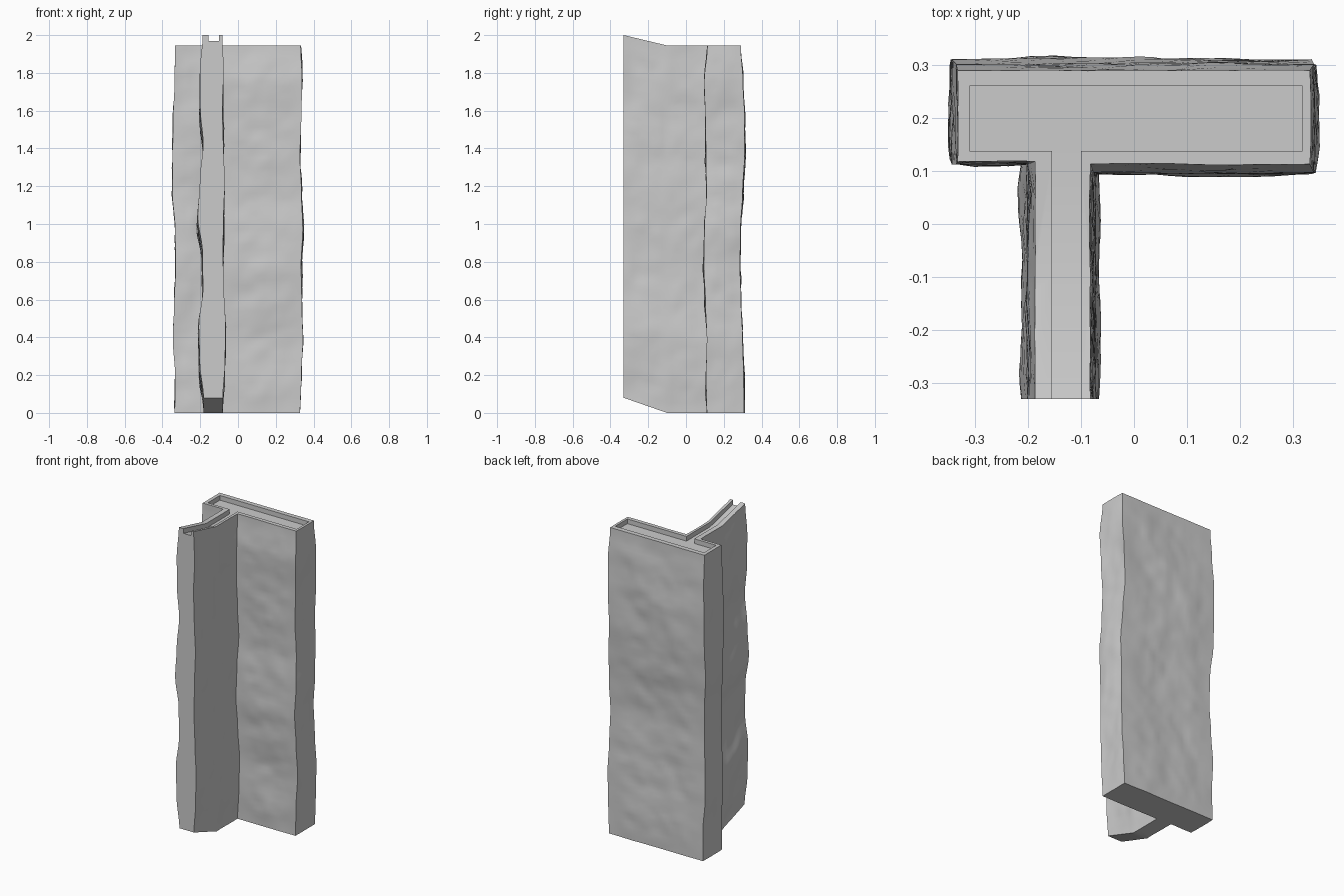
import bpy, bmesh, math
from mathutils import Vector, noise

if "Cube" in bpy.data.objects:
    bpy.data.objects.remove(bpy.data.objects["Cube"])

ROWS = 72
STEP = 0.025

# Side positions sampled evenly from bottom (z = 0) to top
STEM_L = [-.183, -.203, -.208, -.186, -.188, -.213, -.202, -.185, -.200, -.202, -.187]
STEM_R = [-.080, -.068, -.066, -.074, -.080, -.076, -.070, -.078, -.083, -.076, -.082]
BAR_L = [-.335, -.333, -.345, -.338, -.330, -.333, -.348, -.346, -.344, -.336, -.333]
BAR_R = [.329, .336, .344, .338, .334, .343, .336, .328, .335, .340, .332]
FRONT_L = [.115, .116, .120, .116, .112, .116, .122, .118, .112, .112, .118]
FRONT_R = [.110, .106, .110, .103, .094, .097, .108, .106, .102, .096, .113]
BACK = [.308, .305, .300, .292, .286, .289, .300, .310, .311, .302, .290]
END = [-.33, -.33]
BREAK = [-.10, -.10]

# Corners in counter-clockwise order: (x curve, y curve)
CORNERS = [(STEM_L, END), (STEM_R, END), (STEM_R, BREAK), (STEM_R, FRONT_R),
           (BAR_R, FRONT_R), (BAR_R, BACK), (BAR_L, BACK), (BAR_L, FRONT_L),
           (STEM_L, FRONT_L), (STEM_L, BREAK)]


def curve(vals, t):
    f = t * (len(vals) - 1)
    i = min(int(f), len(vals) - 2)
    u = f - i
    u = u * u * (3 - 2 * u)
    return vals[i] * (1 - u) + vals[i + 1] * u


def slant(y):
    return min(1, max(0, (-0.1 - y) / 0.23))


def height(y, t):
    s = slant(y)
    return 0.08 * s * (1 - t) + (1.945 + 0.055 * s) * t


def rough(x, y, z):
    """Diagonal chipped-stone relief."""
    p = Vector((x * 3 + z * 0.9, y * 4, z * 3.4 - x * 1.2))
    big = noise.noise(p * 0.9)
    small = noise.noise(p * 3.1 + Vector((7, 3, 1)))
    chip = noise.noise(p * 7 + Vector((2, 9, 4)))
    return 0.010 * big + 0.005 * small + 0.0025 * chip


def ring(t):
    """One horizontal wall outline; also returns the corner indices."""
    c = [Vector((curve(a, t), curve(b, t), 0)) for a, b in CORNERS]
    pts, idx = [], []
    for i, a in enumerate(c):
        b = c[(i + 1) % len(c)]
        a0 = Vector([curve(v, 0.5) for v in CORNERS[i]])
        b0 = Vector([curve(v, 0.5) for v in CORNERS[(i + 1) % len(c)]])
        n = max(2, round((b0 - a0).length / STEP))
        d = (b - a).normalized()
        out = Vector((d.y, -d.x, 0))
        idx.append(len(pts))
        for k in range(n):
            f = k / n
            p = a.lerp(b, f)
            if i != 0:      # the stem end stays flat
                edge = min(1, 5 * min(f, 1 - f))
                ends = min(1, 0.3 + 12 * min(t, 1 - t))
                p += out * rough(p.x, p.y, t * 1.95) * edge * ends
            pts.append(Vector((p.x, p.y, height(p.y, t))))
    return pts, idx


def add_object(name, bm):
    bmesh.ops.recalc_face_normals(bm, faces=bm.faces)
    me = bpy.data.meshes.new(name)
    bm.to_mesh(me)
    bm.free()
    ob = bpy.data.objects.new(name, me)
    bpy.context.collection.objects.link(ob)
    return ob


# Rough T-shaped stone wall with slanted stem ends
bm = bmesh.new()
rows = []
for r in range(ROWS + 1):
    pts, idx = ring(r / ROWS)
    rows.append([bm.verts.new(p) for p in pts])
n = len(rows[0])
for a, b in zip(rows, rows[1:]):
    for i in range(n):
        j = (i + 1) % n
        bm.faces.new((a[i], a[j], b[j], b[i]))
for row in (rows[0], rows[-1]):
    bm.faces.new(row[idx[3]:idx[8] + 1])                              # bar
    bm.faces.new(row[idx[2]:idx[3] + 1] + row[idx[8]:idx[9] + 1])     # flat stem
    bm.faces.new(row[idx[9]:] + row[:idx[2] + 1])                     # slanted stem
wall = add_object("stone_wall", bm)

# Cutter for the shallow channel in the top, open at the stem end
bm = bmesh.new()
outline = [(-.155, -.40), (-.10, -.40), (-.10, -.10), (-.10, .138), (.318, .138),
           (.318, .26), (-.31, .26), (-.31, .138), (-.155, .138), (-.155, -.10)]


def floor_z(y):
    return 1.915 + 0.055 * max(0, (-0.1 - y) / 0.23)


low = [bm.verts.new((x, y, floor_z(y))) for x, y in outline]
high = [bm.verts.new((x, y, 2.2)) for x, y in outline]
for i in range(10):
    j = (i + 1) % 10
    bm.faces.new((low[i], low[j], high[j], high[i]))
for v in (low, high):
    bm.faces.new(v[3:9])
    bm.faces.new([v[2], v[3], v[8], v[9]])
    bm.faces.new([v[9], v[0], v[1], v[2]])
cutter = add_object("channel_cutter", bm)
cutter.hide_render = True
cutter.hide_set(True)

cut = wall.modifiers.new("top_channel", 'BOOLEAN')
cut.operation = 'DIFFERENCE'
cut.solver = 'EXACT'
cut.object = cutter
bpy.context.view_layer.objects.active = wall
wall.select_set(True)
bpy.ops.object.modifier_apply(modifier=cut.name)
bpy.data.objects.remove(cutter)
bpy.ops.object.shade_smooth_by_angle(angle=math.radians(25))
